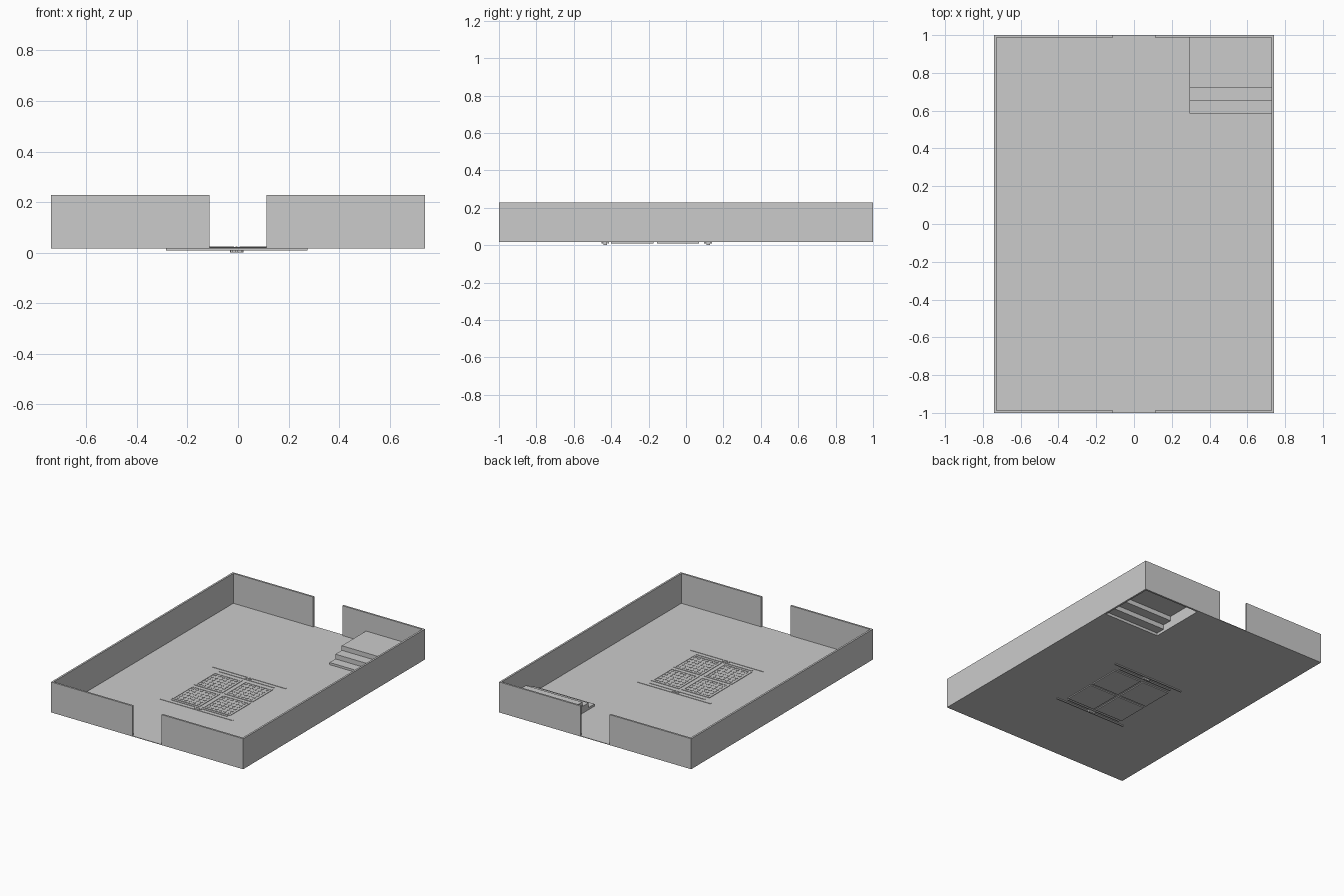
import bpy, bmesh

if "Cube" in bpy.data.objects:
    bpy.data.objects.remove(bpy.data.objects["Cube"])

HX, HY = 0.74, 1.0            # half room size
T = 0.013                     # wall thickness
Z0, ZF, ZT = 0.016, 0.02, 0.228   # slab bottom, floor level, wall top
DOOR = 0.112                  # half door width


def make_object(name, bm):
    bmesh.ops.recalc_face_normals(bm, faces=bm.faces)
    me = bpy.data.meshes.new(name)
    bm.to_mesh(me)
    bm.free()
    ob = bpy.data.objects.new(name, me)
    bpy.context.collection.objects.link(ob)
    return ob


def add_box(bm, x0, x1, y0, y1, z0, z1):
    vs = bmesh.ops.create_cube(bm, size=1)["verts"]
    for v in vs:
        v.co.x = x1 if v.co.x > 0 else x0
        v.co.y = y1 if v.co.y > 0 else y0
        v.co.z = z1 if v.co.z > 0 else z0


def extrude_outline(name, points, vec):
    bm = bmesh.new()
    face = bm.faces.new([bm.verts.new(p) for p in points])
    res = bmesh.ops.extrude_face_region(bm, geom=[face], use_keep_orig=True)
    for v in res["geom"]:
        if isinstance(v, bmesh.types.BMVert):
            v.co.x += vec[0]
            v.co.y += vec[1]
            v.co.z += vec[2]
    return make_object(name, bm)


# Floor slab, notched under the corner stairs
SX, SY = 0.295, 0.585
IX, IY = HX - T, HY - T
outline = [(-HX, -HY), (HX, -HY), (HX, SY), (SX, SY), (SX, IY), (HX, IY), (HX, HY), (-HX, HY)]
extrude_outline("floor", [(x, y, Z0) for x, y in outline], (0, 0, ZF - Z0))

# Walls: long sides and split end walls with door openings
for side, s in (("left", -1), ("right", 1)):
    bm = bmesh.new()
    add_box(bm, *sorted((s * HX, s * IX)), -HY, HY, Z0, ZT)
    make_object(side + "_wall", bm)
    for end, e in (("front", -1), ("back", 1)):
        bm = bmesh.new()
        add_box(bm, *sorted((s * IX, s * DOOR)), *sorted((e * HY, e * IY)), Z0, ZT)
        make_object(f"{end}_{side}_wall", bm)

# Stairs: hollow shell, open underneath and against the walls
bm = bmesh.new()
profile = [(0.585, Z0), (0.585, 0.035), (0.65, 0.035), (0.65, 0.068),
           (0.72, 0.068), (0.72, 0.1), (IY, 0.1)]
left = [bm.verts.new((SX, y, z)) for y, z in profile]
right = [bm.verts.new((IX, y, z)) for y, z in profile]
for i in range(len(profile) - 1):
    bm.faces.new((left[i], left[i + 1], right[i + 1], right[i]))
bm.faces.new(left + [bm.verts.new((SX, IY, Z0))])
make_object("stairs", bm)

# Floor panels: four framed plates with a grid of studs
CX, CY = -0.005, -0.165
PW, PD, GAP, FR = 0.215, 0.225, 0.02, 0.012
N = 6
for i in (0, 1):
    for j in (0, 1):
        x0 = CX + GAP / 2 if i else CX - GAP / 2 - PW
        y0 = CY + GAP / 2 if j else CY - GAP / 2 - PD
        x1, y1 = x0 + PW, y0 + PD
        bm = bmesh.new()
        add_box(bm, x0, x1, y0, y0 + FR, 0.009, 0.023)
        add_box(bm, x0, x1, y1 - FR, y1, 0.009, 0.023)
        add_box(bm, x0, x0 + FR, y0 + FR, y1 - FR, 0.009, 0.023)
        add_box(bm, x1 - FR, x1, y0 + FR, y1 - FR, 0.009, 0.023)
        make_object("panel_frame", bm)
        bm = bmesh.new()
        add_box(bm, x0 + FR, x1 - FR, y0 + FR, y1 - FR, 0.009, 0.0208)
        sx, sy = (PW - 2 * FR) / N, (PD - 2 * FR) / N
        for a in range(N):
            for b in range(N):
                px, py = x0 + FR + (a + 0.5) * sx, y0 + FR + (b + 0.5) * sy
                add_box(bm, px - 0.008, px + 0.008, py - 0.008, py + 0.008, 0.0205, 0.023)
        make_object("panel_plate", bm)

# End rails in front of and behind the panels, with a small central latch
for name, y, s in (("front", -0.432, -1), ("back", 0.118, 1)):
    bm = bmesh.new()
    for off, half in ((0.016, 0.28), (-0.016, 0.215)):
        yc = y + s * off
        add_box(bm, CX - half, CX + half, yc - 0.005, yc + 0.005, 0.009, 0.0225)
    make_object(name + "_rail", bm)
    bm = bmesh.new()
    add_box(bm, CX - 0.026, CX + 0.026, y - 0.003, y + 0.003, 0.0, 0.0225)
    for k in (-1, 0, 1):
        x = CX + k * 0.02
        add_box(bm, x - 0.004, x + 0.004, y - 0.009, y + 0.009, 0.0, 0.023)
    make_object(name + "_latch", bm)
